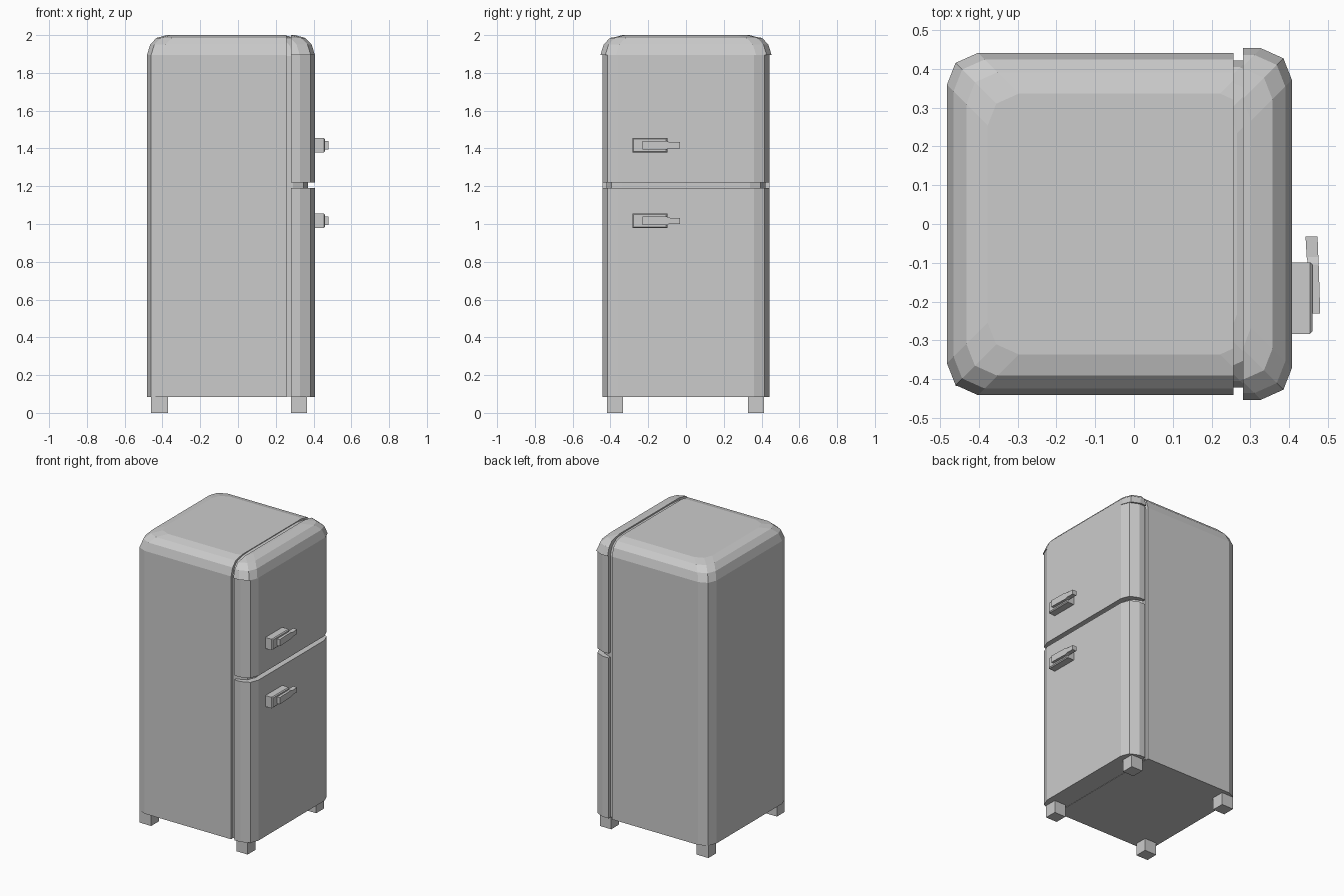
import bpy, bmesh

if "Cube" in bpy.data.objects:
    bpy.data.objects.remove(bpy.data.objects["Cube"])

# (z, inset in x, inset in y) rings giving the rounded top
RINGS = [(0.085, 0, 0), (1.895, 0, 0), (1.95, 0.017, 0.017),
         (1.985, 0.05, 0.05), (2.0, 0.105, 0.105)]
LIPPED = RINGS[:2] + [(z, ix, iy - 0.012) for z, ix, iy in RINGS[1:]]
X0, X1, Y = -0.482, 0.407, 0.441


def finish(bm, name):
    bmesh.ops.recalc_face_normals(bm, faces=bm.faces)
    me = bpy.data.meshes.new(name)
    bm.to_mesh(me)
    bm.free()
    ob = bpy.data.objects.new(name, me)
    bpy.context.collection.objects.link(ob)
    return ob


def plan(x0, x1, y):
    """Rectangle with two-facet corners, listed counter-clockwise."""
    pts = []
    for sx, sy in ((1, 1), (-1, 1), (-1, -1), (1, -1)):
        c = [(0, 0.082), (0.022, 0.026), (0.08, 0)]
        if sx * sy < 0:
            c.reverse()
        for a, b in c:
            pts.append(((x1 - a if sx > 0 else x0 + a), sy * (y - b), sx, sy))
    return pts


def shell(name, rings, cuts, x0=X0, x1=X1, y=Y):
    """Loft the cabinet outline, then slice away the given half spaces."""
    bm = bmesh.new()
    outline = plan(x0, x1, y)
    loops = [[bm.verts.new((px - sx * ix, py - sy * iy, z))
              for px, py, sx, sy in outline] for z, ix, iy in rings]
    n = len(outline)
    for a, b in zip(loops, loops[1:]):
        for i in range(n):
            j = (i + 1) % n
            bm.faces.new((a[i], a[j], b[j], b[i]))
    bm.faces.new(loops[0][::-1])
    bm.faces.new(loops[-1])
    for co, no in cuts:
        r = bmesh.ops.bisect_plane(bm, geom=bm.verts[:] + bm.edges[:] + bm.faces[:],
                                   plane_co=co, plane_no=no, clear_outer=True)
        edges = [e for e in r['geom_cut'] if isinstance(e, bmesh.types.BMEdge)]
        bmesh.ops.contextual_create(bm, geom=edges)
    return finish(bm, name)


def box(name, x, y, z, bevel=0):
    bm = bmesh.new()
    bmesh.ops.create_cube(bm, size=1)
    for v in bm.verts:
        v.co = [(r[0] + r[1]) / 2 + c * (r[1] - r[0]) for c, r in zip(v.co, (x, y, z))]
    if bevel:
        edges = [e for e in bm.edges if all(v.co.x > sum(x) / 2 for v in e.verts)]
        bmesh.ops.bevel(bm, geom=edges, offset=bevel, segments=1, affect='EDGES')
    return finish(bm, name)


# Cabinet body and the two doors
shell("cabinet", RINGS, [((0.256, 0, 0), (1, 0, 0))])
door_back = ((0.281, 0, 0), (-1, 0, 0))
shell("lower_door", RINGS, [door_back, ((0, 0, 1.19), (0, 0, 1))])
shell("upper_door", LIPPED, [door_back, ((0, 0, 1.22), (0, 0, -1))])

# Recessed core seen in the door gaps
core = [(z + (0.002 if z < 1 else -0.005), ix, iy) for z, ix, iy in RINGS]
shell("door_seal", core, [((0.2, 0, 0), (-1, 0, 0))], x1=0.37, y=Y - 0.02)

# Feet
for xn, xr in (("back", (-0.46, -0.37)), ("front", (0.28, 0.366))):
    for yn, yr in (("left", (-0.417, -0.333)), ("right", (0.328, 0.414))):
        box(f"foot_{xn}_{yn}", xr, yr, (0, 0.09))

# Handles: mounting block and tapered lever
for name, zc in (("upper", 1.417), ("lower", 1.017)):
    box(f"{name}_handle_base", (0.40, 0.46), (-0.283, -0.099),
        (zc - 0.038, zc + 0.038), 0.006)
    sections = [(-0.231, 0.452, 0.48, 0.023), (-0.105, 0.449, 0.476, 0.023),
                (-0.085, 0.445, 0.475, 0.016), (-0.032, 0.442, 0.473, 0.016)]
    bm = bmesh.new()
    loops = [[bm.verts.new(p) for p in ((a, y, zc - h), (b, y, zc - h),
                                        (b, y, zc + h), (a, y, zc + h))]
             for y, a, b, h in sections]
    for p, q in zip(loops, loops[1:]):
        for i in range(4):
            bm.faces.new((p[i], p[(i + 1) % 4], q[(i + 1) % 4], q[i]))
    bm.faces.new(loops[0])
    bm.faces.new(loops[-1])
    finish(bm, f"{name}_handle_lever")
